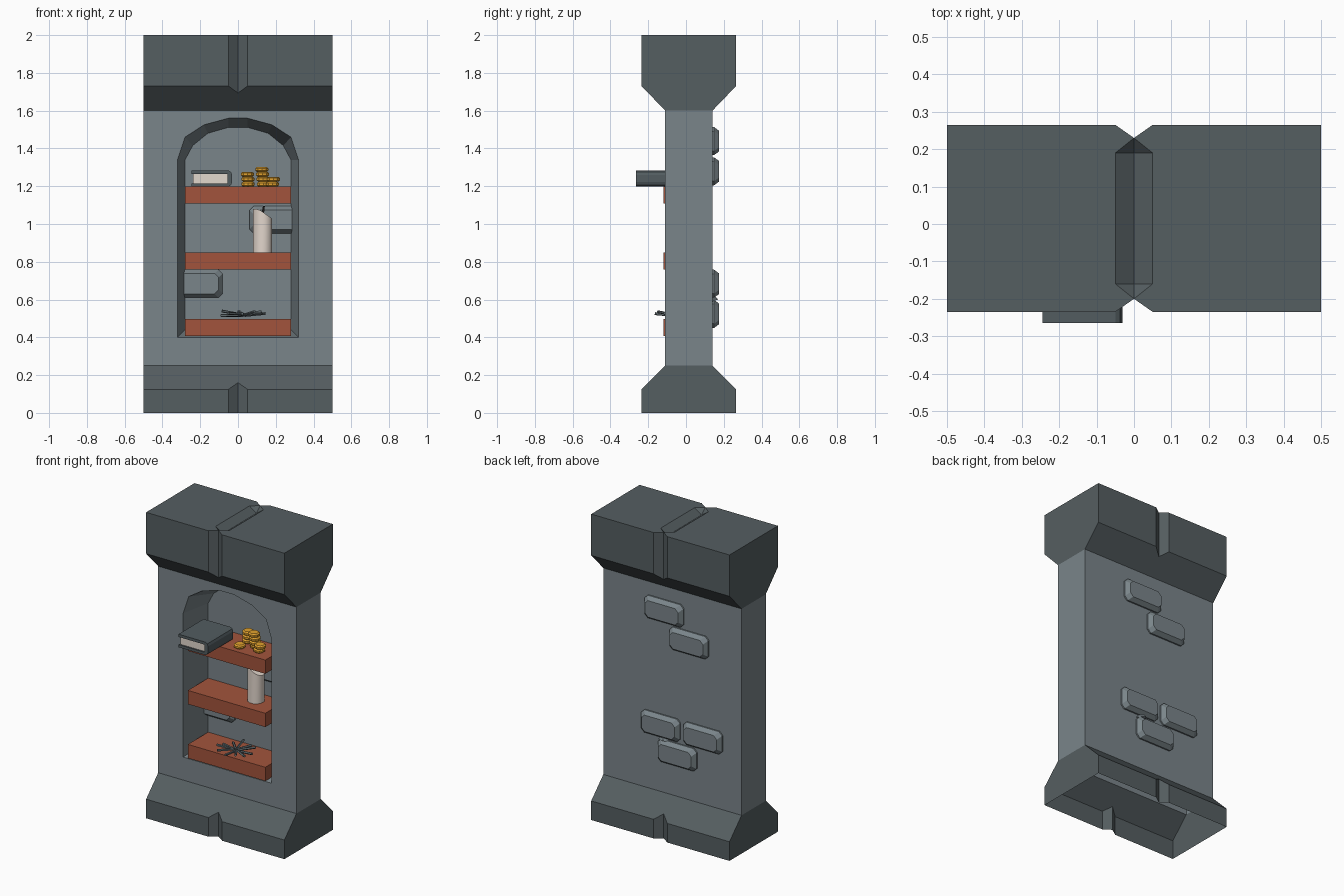
import bpy, bmesh, math, random
from mathutils import Vector, Matrix

if "Cube" in bpy.data.objects:
    bpy.data.objects.remove(bpy.data.objects["Cube"])

random.seed(4)


def mat(name, r, g, b):
    m = bpy.data.materials.new(name)
    m.diffuse_color = [(c / 255 / 12.92 if c < 11 else ((c / 255 + 0.055) / 1.055) ** 2.4)
                       for c in (r, g, b)] + [1]
    m.use_nodes = True
    m.node_tree.nodes["Principled BSDF"].inputs["Base Color"].default_value = m.diffuse_color
    return m


STONE = mat("wall_stone", 122, 133, 138)
TRIM = mat("dark_stone", 85, 94, 97)
WOOD = mat("red_wood", 162, 84, 60)
GOLD = mat("gold", 226, 162, 46)
WAX = mat("cream_wax", 226, 214, 204)
COVER = mat("book_cover", 82, 92, 96)
PAPER = mat("paper", 226, 216, 205)
METAL = mat("grey_sticks", 98, 108, 112)
WICK = mat("wick_black", 50, 48, 48)


def make(name, faces, material):
    """Object from a list of faces, each a list of points; shared points are merged."""
    bm = bmesh.new()
    for f in faces:
        bm.faces.new([bm.verts.new(p) for p in f])
    bmesh.ops.remove_doubles(bm, verts=bm.verts, dist=1e-4)
    bmesh.ops.recalc_face_normals(bm, faces=bm.faces)
    me = bpy.data.meshes.new(name)
    bm.to_mesh(me)
    bm.free()
    me.materials.append(material)
    ob = bpy.data.objects.new(name, me)
    bpy.context.collection.objects.link(ob)
    return ob


def loft(rings, caps=True):
    """Faces joining closed rings of equal point count."""
    n = len(rings[0])
    fs = [[a[i], a[(i + 1) % n], b[(i + 1) % n], b[i]]
          for a, b in zip(rings, rings[1:]) for i in range(n)]
    return fs + ([rings[0], rings[-1]] if caps else [])


def box(name, x0, x1, y0, y1, z0, z1, material):
    ring = lambda z: [(x0, y0, z), (x1, y0, z), (x1, y1, z), (x0, y1, z)]
    return make(name, loft([ring(z0), ring(z1)]), material)


def circle(x, y, z, r, n):
    return [(x + r * math.cos(2 * math.pi * (i + .5) / n),
             y + r * math.sin(2 * math.pi * (i + .5) / n), z) for i in range(n)]


# Outer (block) and inner (wall) depths
F, B, WF, WB = -0.235, 0.265, -0.11, 0.14
G, D = 0.05, 0.035   # groove half width and depth


def trim_block(z0, z1, z2):
    """Notched block shell: straight from z0 to z1, sloped to the wall at z2; end left open."""
    fs = []
    tip = z1 + (z2 - z1) * D / 0.125
    for yo, yi, s in ((F, WF, 1), (B, WB, -1)):
        yt = yo + s * D
        fs.append([(-.5, yo, z1), (-G, yo, z1), (0, yt, tip), (G, yo, z1),
                   (.5, yo, z1), (.5, yi, z2), (-.5, yi, z2)])
        for m in (-1, 1):
            fs.append([(m * .5, yo, z0), (m * G, yo, z0), (m * G, yo, z1), (m * .5, yo, z1)])
            fs.append([(m * G, yo, z0), (0, yt, z0), (0, yt, tip), (m * G, yo, z1)])
    for x in (-.5, .5):
        fs.append([(x, F, z0), (x, B, z0), (x, B, z1), (x, WB, z2), (x, WF, z2), (x, F, z1)])
    return fs


# Base (open underneath) and cap with its grooved top
make("base", trim_block(0, .125, .25), TRIM)
cap = trim_block(2, 1.73, 1.6)
tf, tb, gf, gb = (0, F + D, 2), (0, B - D, 2), F + 0.075, B - 0.075
lf, lb = (0, gf, 2 - D), (0, gb, 2 - D)
for m in (-1, 1):
    pf, pb = (m * G, gf, 2), (m * G, gb, 2)
    cap.append([(m * .5, F, 2), (m * G, F, 2), tf, pf, pb, tb, (m * G, B, 2), (m * .5, B, 2)])
    cap += [[pf, lf, lb, pb], [tf, lf, pf], [tb, lb, pb]]
make("cap", cap, TRIM)

# Wall with a tapered arched niche
NB = 0.092
front = [(.32, .40), (.32, 1.34), (.28, 1.46), (.18, 1.525), (.05, 1.56)]
back = [(.28, .44), (.28, 1.34), (.24, 1.415), (.16, 1.48), (.05, 1.512)]
wall = []
for m in (-1, 1):
    half = [(0, .25), (.5, .25), (.5, 1.6), (0, 1.6), (0, 1.56)] + front[::-1] + [(0, .40)]
    wall.append([(m * x, WF, z) for x, z in half])
    wall.append([(m * .5, WF, .25), (m * .5, WB, .25), (m * .5, WB, 1.6), (m * .5, WF, 1.6)])
    a = [(0, WF, .40)] + [(m * x, WF, z) for x, z in front] + [(0, WF, 1.56)]
    b = [(0, NB, .44)] + [(m * x, NB, z) for x, z in back] + [(0, NB, 1.512)]
    wall += [[a[i], a[i + 1], b[i + 1], b[i]] for i in range(len(a) - 1)]
    wall.append(b)
wall.append([(-.5, WB, .25), (.5, WB, .25), (.5, WB, 1.6), (-.5, WB, 1.6)])
make("wall", wall, STONE)


# Raised bricks with cut corners and bevelled rims
def brick(name, x0, x1, z0, z1, y, out):
    def ring(d, yy):
        c = 0.022
        a, b, e, f = x0 + d, x1 - d, z0 + d, z1 - d
        return [(x, yy, z) for x, z in ((a + c, e), (b - c, e), (b, e + c), (b, f - c),
                                        (b - c, f), (a + c, f), (a, f - c), (a, e + c))]
    make(name, loft([ring(0, y - out * .1), ring(0, y + out * .25), ring(.02, y + out)]), STONE)


for i, (x, z) in enumerate(((-.085, 1.365), (-.265, 1.205), (-.06, .61), (-.18, .45), (-.365, .61))):
    brick(f"back_brick_{i}", x, x + .28, z, z + .148, WB, .036)
brick("niche_brick_upper", .06, .33, .95, 1.095, NB, -.035)
brick("niche_brick_lower", -.33, -.082, .61, .758, NB, -.035)
# Small stone chip between the back bricks
make("back_chip", [[(.02, WB, .59), (.1, WB, .59), (.05, WB + .03, .6)],
                   [(.02, WB, .59), (.06, WB, .635), (.05, WB + .03, .6)],
                   [(.1, WB, .59), (.06, WB, .635), (.05, WB + .03, .6)]], STONE)

# Shelves
for i, z in enumerate((.407, .76, 1.108)):
    box(f"shelf_{i}", -.28, .28, -.118, NB, z, z + .09, WOOD)

# Book: C-shaped cover with rounded spine, and a page block
prof = [(-.245, 1.198), (-.05, 1.198), (-.037, 1.206), (-.031, 1.222), (-.031, 1.26),
        (-.037, 1.275), (-.05, 1.283), (-.245, 1.283), (-.245, 1.265), (-.055, 1.265),
        (-.055, 1.215), (-.245, 1.215)]
make("book_cover", loft([[(x, y, z) for x, z in prof] for y in (-.265, -.005)]), COVER)
box("book_pages", -.238, -.055, -.255, -.015, 1.215, 1.265, PAPER)

# Coin stacks
H = 0.026
for s, (x, y, n) in enumerate(((.055, .035, 3), (.13, -.01, 4), (.185, -.045, 2), (.05, -.055, 1))):
    for k in range(n):
        cx, cy = x + random.uniform(-.006, .006), y + random.uniform(-.006, .006)
        z = 1.198 + k * H
        make(f"coin_{s}_{k}", loft([circle(cx, cy, z, .027, 10), circle(cx, cy, z + .007, .036, 10),
                                    circle(cx, cy, z + H - .007, .036, 10),
                                    circle(cx, cy, z + H, .027, 10)]), GOLD)

# Candle with slanted top, and its wick
low = circle(.13, 0, .85, .052, 12)
top = [(x, y, min(1.08, 1.085 - .7 * max(0, x - .1))) for x, y, z in low]
candle = make("candle", loft([low, top]), WAX)
bpy.context.view_layer.objects.active = candle
candle.select_set(True)
bpy.ops.object.shade_smooth_by_angle(angle=math.radians(35))
make("wick", loft([circle(.13, 0, 1.05, .008, 6), circle(.137, 0, 1.095, .006, 6)]), WICK)

# Pile of thin sticks on the lowest shelf
for i in range(11):
    ang = i * 2 * math.pi / 11 + random.uniform(-.15, .15)
    d = Vector((math.cos(ang), math.sin(ang), 0))
    p0 = Vector((.025, -.055, .515 + .003 * (i % 4))) + d * .01
    p1 = p0 + Vector((d.x * .11, d.y * .10, random.uniform(-.005, .022)))
    rot = (p1 - p0).to_track_quat('Z', 'Y').to_matrix()
    rings = [[p + rot @ Vector(q) for q in circle(0, 0, 0, r, 5)] for p, r in ((p0, .007), (p1, .008))]
    make(f"stick_{i}", loft(rings), METAL)
